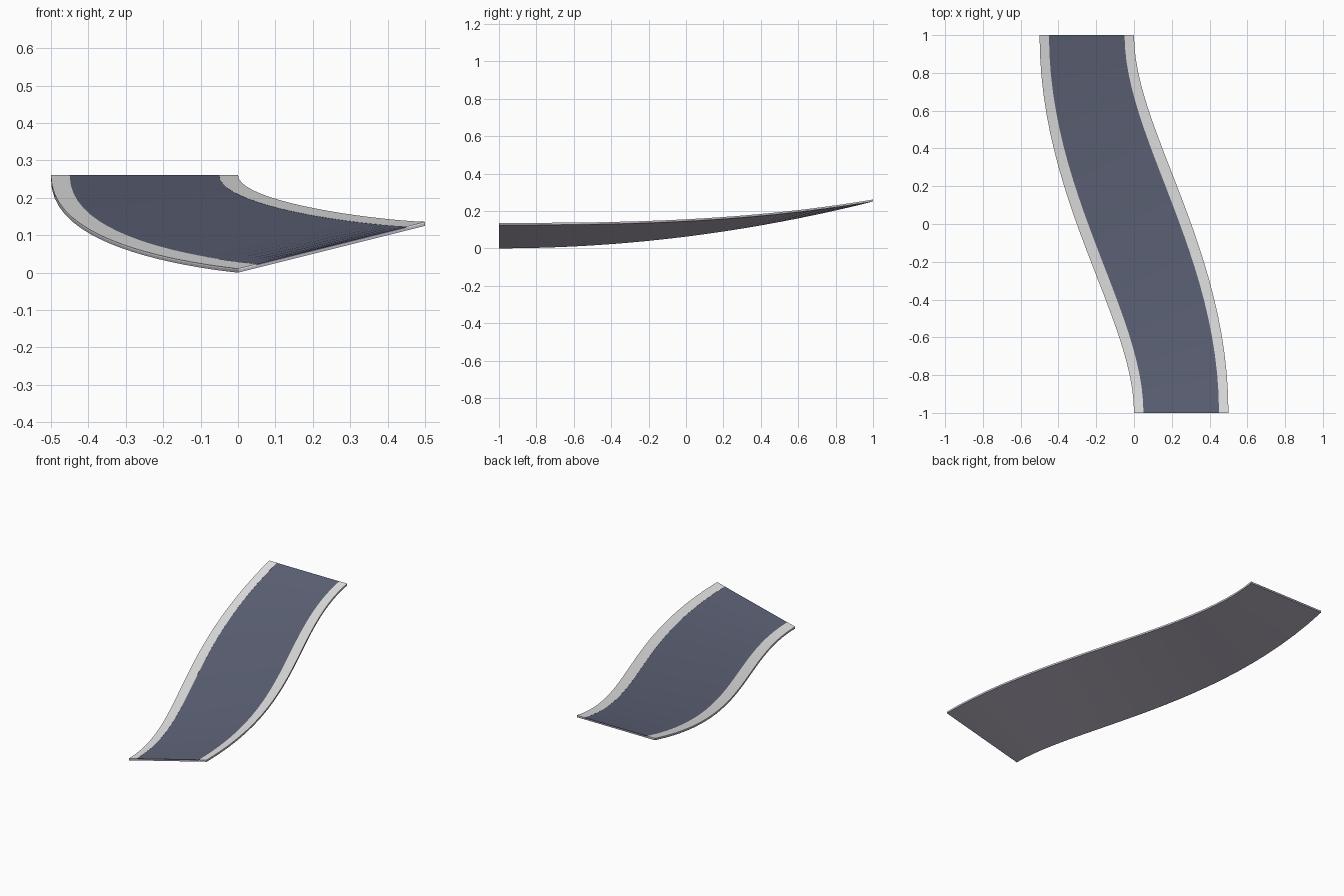
import bpy, bmesh, math
from mathutils import Vector

if "Cube" in bpy.data.objects:
    bpy.data.objects.remove(bpy.data.objects["Cube"])

SEGMENTS = 24


def material(name, rgb):
    m = bpy.data.materials.new(name)
    m.diffuse_color = (*rgb, 1)
    m.use_nodes = True
    m.node_tree.nodes["Principled BSDF"].inputs["Base Color"].default_value = m.diffuse_color
    return m


asphalt = material("asphalt", (0.115, 0.13, 0.192))
kerb_grey = material("kerb grey", (0.83, 0.83, 0.83))
base_grey = material("base grey", (0.47, 0.43, 0.52))


def edge(u, x0, start, end):
    """S-shaped edge: Bezier easing from the front to the back, x shifts by -0.5."""
    v = 1 - u
    t = 3 * u * v * v * start + 3 * u * u * v * (1 - end) + u ** 3
    return x0 - 0.5 * (3 * u * u - 2 * u ** 3), t


def surface(u, f):
    """Point on the banked underside; f runs from left edge (0) to right edge (1)."""
    lx, lt = edge(u, 0.0, 0.25, 0.44)
    rx, rt = edge(u, 0.5, 0.44, 0.25)
    left = Vector((lx, 2 * lt - 1, 0.25 * lt ** 2))
    right = Vector((rx, 2 * rt - 1, 0.125 + 0.125 * rt ** 2.7))
    return left.lerp(right, f)


def strip(name, f0, f1, low, high, mat):
    """Sweep a flat rectangular section along the ramp."""
    bm = bmesh.new()
    rings = []
    for i in range(SEGMENTS + 1):
        u = i / SEGMENTS
        rings.append([bm.verts.new(surface(u, f) + Vector((0, 0, h)))
                      for f, h in ((f0, low), (f1, low), (f1, high), (f0, high))])
    for a, b in zip(rings, rings[1:]):
        for k in range(4):
            n = (k + 1) % 4
            bm.faces.new((a[k], a[n], b[n], b[k]))
    bm.faces.new(rings[0])
    bm.faces.new(rings[-1])
    bmesh.ops.recalc_face_normals(bm, faces=bm.faces)
    mesh = bpy.data.meshes.new(name)
    bm.to_mesh(mesh)
    bm.free()
    mesh.materials.append(mat)
    ob = bpy.data.objects.new(name, mesh)
    bpy.context.collection.objects.link(ob)
    bpy.ops.object.select_all(action='DESELECT')
    ob.select_set(True)
    bpy.context.view_layer.objects.active = ob
    bpy.ops.object.shade_smooth_by_angle(angle=math.radians(30))


# Thin base slab, with the road surface and the two kerbs laid on it
strip("road_base", 0.0, 1.0, 0.0, 0.007, base_grey)
strip("road_surface", 0.1, 0.9, 0.007, 0.0105, asphalt)
strip("left_kerb", 0.0, 0.1, 0.007, 0.011, kerb_grey)
strip("right_kerb", 0.9, 1.0, 0.007, 0.011, kerb_grey)
